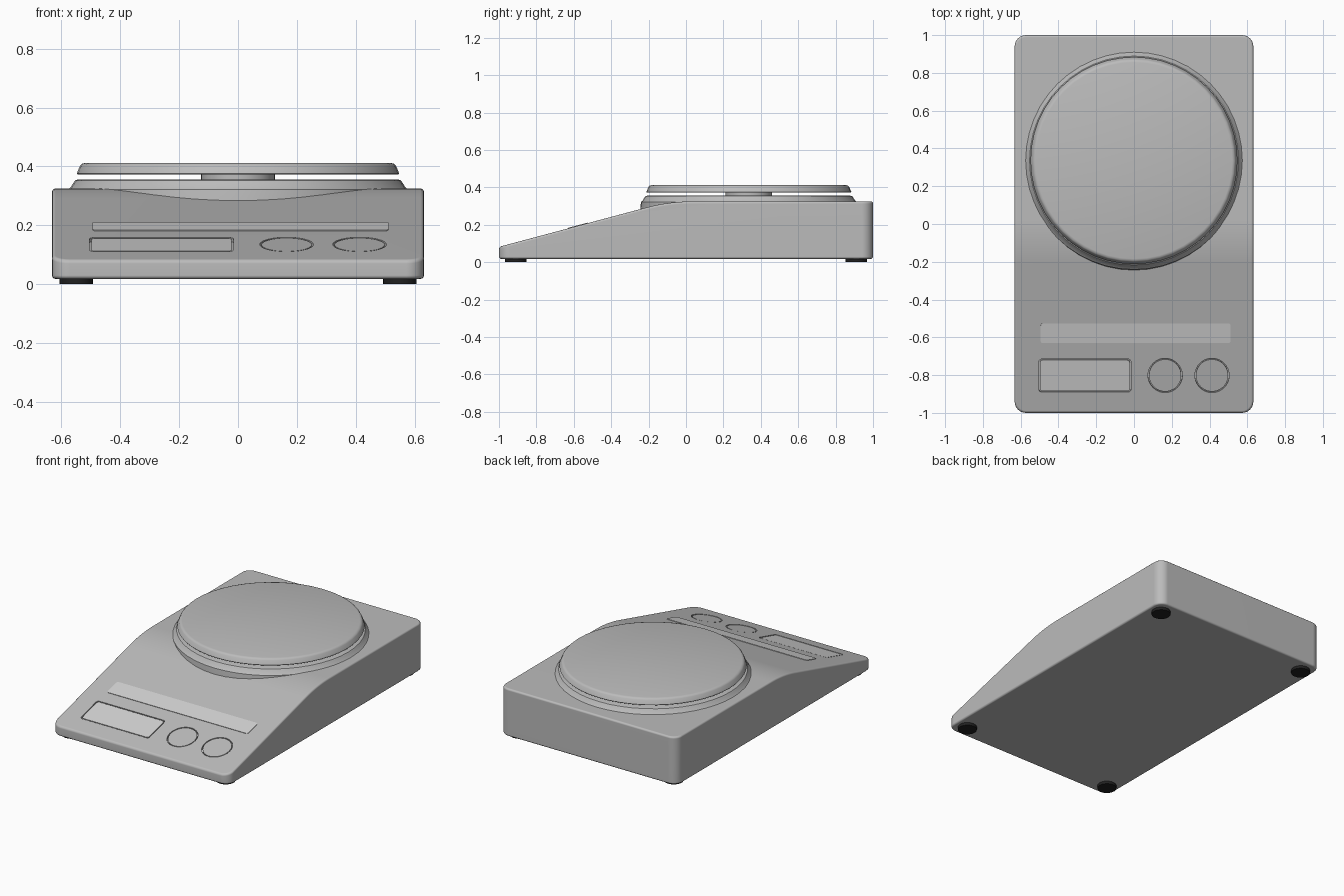
import bpy, bmesh, math
from mathutils import Matrix

if "Cube" in bpy.data.objects:
    bpy.data.objects.remove(bpy.data.objects["Cube"])

SLOPE = 0.267                       # rise of the control panel
TILT = math.atan(SLOPE)


def slope_z(y):
    return 0.113 + SLOPE * (y + 0.885)


def material(name, v):
    m = bpy.data.materials.new(name)
    m.diffuse_color = (v, v, v, 1)
    m.use_nodes = True
    m.node_tree.nodes["Principled BSDF"].inputs["Base Color"].default_value = m.diffuse_color
    return m


GREY = material("body grey", 0.5)
LIGHT = material("panel light grey", 0.64)
BLACK = material("rubber black", 0.015)


def finish(name, bm, mat):
    bmesh.ops.recalc_face_normals(bm, faces=bm.faces)
    me = bpy.data.meshes.new(name)
    bm.to_mesh(me)
    bm.free()
    ob = bpy.data.objects.new(name, me)
    bpy.context.collection.objects.link(ob)
    me.materials.append(mat)
    return ob


def activate(ob):
    bpy.ops.object.select_all(action='DESELECT')
    ob.select_set(True)
    bpy.context.view_layer.objects.active = ob


def smooth(ob, angle=35):
    activate(ob)
    bpy.ops.object.shade_smooth_by_angle(angle=math.radians(angle))


def prism(outline, z0, z1):
    bm = bmesh.new()
    f = bm.faces.new([bm.verts.new((x, y, z0)) for x, y in outline])
    r = bmesh.ops.extrude_face_region(bm, geom=[f])
    vs = [v for v in r['geom'] if isinstance(v, bmesh.types.BMVert)]
    bmesh.ops.translate(bm, verts=vs, vec=(0, 0, z1 - z0))
    return bm


def rounded_rect(w, d, r, n=4):
    pts = []
    for k, (sx, sy) in enumerate([(1, 1), (-1, 1), (-1, -1), (1, -1)]):
        for i in range(n + 1):
            a = math.pi / 2 * (k + i / n)
            pts.append((sx * (w / 2 - r) + r * math.cos(a),
                        sy * (d / 2 - r) + r * math.sin(a)))
    return pts


def ellipse(w, d, n=40):
    return [(w / 2 * math.cos(2 * math.pi * i / n),
             d / 2 * math.sin(2 * math.pi * i / n)) for i in range(n)]


def slope_plate(name, outline, x, y, z0, z1, mat):
    """Flat plate lying on the sloped control panel."""
    bm = prism(outline, z0, z1)
    bm.transform(Matrix.Translation((x, y, slope_z(y))) @ Matrix.Rotation(TILT, 4, 'X'))
    return finish(name, bm, mat)


def lathe(name, profile, y, mat, n=48):
    bm = bmesh.new()
    vs = [bm.verts.new((r, 0, z)) for r, z in profile]
    es = [bm.edges.new(p) for p in zip(vs, vs[1:])]
    bmesh.ops.spin(bm, geom=vs + es, axis=(0, 0, 1), cent=(0, 0, 0),
                   angle=2 * math.pi, steps=n)
    bmesh.ops.remove_doubles(bm, verts=bm.verts, dist=1e-4)
    bm.transform(Matrix.Translation((0, y, 0)))
    ob = finish(name, bm, mat)
    smooth(ob)
    return ob


# body: side profile extruded across, with rounded upright corners
side = [(-1, 0.018), (1, 0.018), (1, 0.325)]
a, b, n = -0.21, 0.03, 8
mid = (0.325 - slope_z(0)) / SLOPE
for i in range(n + 1):              # smooth bend from flat top into slope
    t = 1 - i / n
    y = a * (1 - t) ** 2 + 2 * mid * t * (1 - t) + b * t * t
    z = slope_z(a) * (1 - t) ** 2 + 0.325 * (1 - (1 - t) ** 2)
    side.append((y, z))
side.append((-1, slope_z(-1)))
W = 0.632
bm = bmesh.new()
f = bm.faces.new([bm.verts.new((-W, y, z)) for y, z in side])
r = bmesh.ops.extrude_face_region(bm, geom=[f])
bmesh.ops.translate(bm, vec=(2 * W, 0, 0),
                    verts=[v for v in r['geom'] if isinstance(v, bmesh.types.BMVert)])
bmesh.ops.recalc_face_normals(bm, faces=bm.faces)
upright = [e for e in bm.edges
           if all(abs(abs(v.co.y) - 1) < 1e-4 for v in e.verts)
           and abs(e.verts[0].co.x - e.verts[1].co.x) < 1e-4
           and abs(e.verts[0].co.y - e.verts[1].co.y) < 1e-4]
bmesh.ops.bevel(bm, geom=upright, offset=0.06, segments=6, profile=0.5, affect='EDGES')
body = finish("body", bm, GREY)
bev = body.modifiers.new("soft_edges", 'BEVEL')
bev.width, bev.segments, bev.limit_method = 0.012, 3, 'ANGLE'
bev.angle_limit = math.radians(40)

# display and buttons sit in pockets that leave a thin groove around them
C = 1 / math.cos(TILT)
GAP = 0.012
inserts = [("display", lambda g: rounded_rect(0.476 + g, 0.163 * C + g, 0.015), -0.26, -0.8025, LIGHT)]
for nm, bx in (("left_button", 0.165), ("right_button", 0.413)):
    inserts.append((nm, lambda g: ellipse(0.17 + g, 0.17 * C + g), bx, -0.802, GREY))
cutters = []
for nm, shape, x, y, mat in inserts:
    slope_plate(nm, shape(0), x, y, -0.02, -0.001, mat)
    cut = slope_plate(nm + "_cutter", shape(GAP), x, y, -0.014, 0.05, GREY)
    cut.hide_render = True
    mod = body.modifiers.new(nm, 'BOOLEAN')
    mod.operation, mod.object, mod.solver = 'DIFFERENCE', cut, 'EXACT'
    cutters.append(cut)
activate(body)
for mod in list(body.modifiers):
    bpy.ops.object.modifier_apply(modifier=mod.name)
for cut in cutters:
    bpy.data.objects.remove(cut)
smooth(body)
wn = body.modifiers.new("even_shading", 'WEIGHTED_NORMAL')
wn.keep_sharp = True

# label strip above the display
slope_plate("label_strip", rounded_rect(1.005, 0.105 * C, 0.012), 0.0085, -0.578,
            -0.005, 0.003, LIGHT)

# raised collar, short shaft and weighing plate
CY = 0.336
lathe("collar", [(0, 0.22), (0.584, 0.22), (0.580, 0.29), (0.577, 0.322), (0.568, 0.33),
                 (0.559, 0.345), (0.553, 0.353), (0.543, 0.356), (0, 0.356)], CY, GREY)
lathe("shaft", [(0, 0.34), (0.125, 0.34), (0.125, 0.38), (0, 0.38)], CY, GREY)
lathe("weighing_plate", [(0, 0.372), (0.545, 0.372), (0.548, 0.376), (0.537, 0.402),
                         (0.531, 0.409), (0.52, 0.412), (0, 0.412)], CY, GREY)

# rubber feet
for sx, nx in ((-1, "left"), (1, "right")):
    for sy, ny in ((-1, "front"), (1, "back")):
        foot = lathe(f"{ny}_{nx}_foot", [(0, 0), (0.057, 0), (0.057, 0.02), (0, 0.02)],
                     sy * 0.91, BLACK, 24)
        foot.location.x = sx * 0.55
